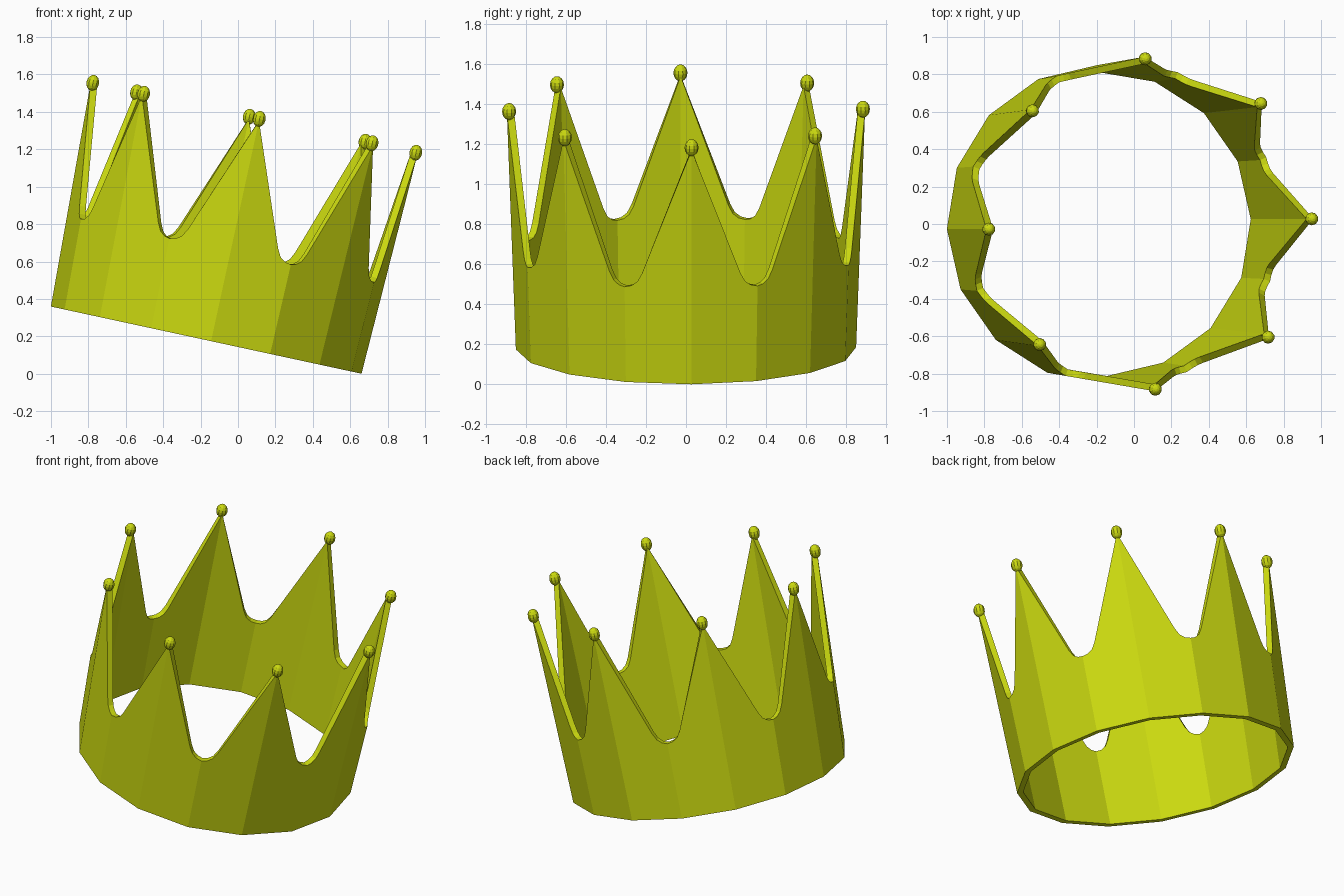
import bpy, bmesh
from math import cos, sin, radians, pi
from mathutils import Matrix, Vector

if "Cube" in bpy.data.objects:
    bpy.data.objects.remove(bpy.data.objects["Cube"])

TEETH = 8
R_BASE, R_TIP, H_TIP = 0.85, 0.895, 1.216
THICK = 0.037
TILT = radians(12.2)
TURN = 1.8  # degrees the crown is spun about its own axis

gold = bpy.data.materials.new("yellow_gold")
gold.diffuse_color = (0.6, 0.7, 0.005, 1)
gold.use_nodes = True
gold.node_tree.nodes["Principled BSDF"].inputs["Base Color"].default_value = gold.diffuse_color

# The whole crown leans towards +x and rests on its lower edge
place = (Matrix.Translation((-0.17, 0, R_BASE * sin(TILT)))
         @ Matrix.Rotation(TILT, 4, 'Y') @ Matrix.Rotation(radians(TURN), 4, 'Z'))

# Half of one notch: (degrees from the notch centre, height)
NOTCH = [(0, 0.490), (2.2, 0.497), (4.2, 0.518), (5.8, 0.56)]


def wall_point(deg, h, inset):
    """Point on a flared 16-sided wall; inset moves it inwards."""
    r = R_BASE + (R_TIP - R_BASE) * h / H_TIP - inset
    off = deg % 22.5 - 11.25
    r *= cos(radians(11.25)) / cos(radians(off))
    a = radians(deg)
    return Vector((r * cos(a), r * sin(a), h))


def make_object(name, bm):
    bmesh.ops.recalc_face_normals(bm, faces=bm.faces)
    bm.transform(place)
    mesh = bpy.data.meshes.new(name)
    bm.to_mesh(mesh)
    bm.free()
    mesh.materials.append(gold)
    obj = bpy.data.objects.new(name, mesh)
    bpy.context.collection.objects.link(obj)
    return obj


def build_skin(bm, inset):
    """One side of the band, returns its top and bottom loops."""
    base = [bm.verts.new(wall_point(22.5 * i, 0, inset)) for i in range(2 * TEETH)]
    tips = [bm.verts.new(wall_point(45 * i, H_TIP - 0.01, inset)) for i in range(TEETH)]
    top = []
    for i in range(TEETH):
        centre = 45 * i + 22.5
        outline = [(-d, h) for d, h in reversed(NOTCH[1:])] + NOTCH
        notch = [bm.verts.new(wall_point(centre + d, h, inset)) for d, h in outline]
        low, tip, nxt = base[2 * i + 1], tips[i], tips[(i + 1) % TEETH]
        # tooth halves either side of the notch, then the fan under it
        bm.faces.new((base[2 * i], low, tip))
        bm.faces.new((low, base[(2 * i + 2) % (2 * TEETH)], nxt))
        run = [tip] + notch + [nxt]
        for a, b in zip(run, run[1:]):
            bm.faces.new((low, b, a))
        top += [tip] + notch
    return top, base


# Band with eight pointed teeth
bm = bmesh.new()
outer = build_skin(bm, 0)
inner = build_skin(bm, THICK)
for o, n in zip(outer, inner):
    for k in range(len(o)):
        j = (k + 1) % len(o)
        bm.faces.new((o[k], o[j], n[j], n[k]))
make_object("crown_band", bm)

# Small egg-shaped bead on every point
for i in range(TEETH):
    bm = bmesh.new()
    a = 2 * pi * i / TEETH
    r = R_TIP - THICK * 0.3
    bmesh.ops.create_uvsphere(
        bm, u_segments=10, v_segments=8, radius=1,
        matrix=Matrix.Translation((r * cos(a), r * sin(a), H_TIP))
        @ Matrix.Diagonal((0.035, 0.035, 0.043, 1)))
    make_object(f"tip_bead_{i + 1}", bm)
